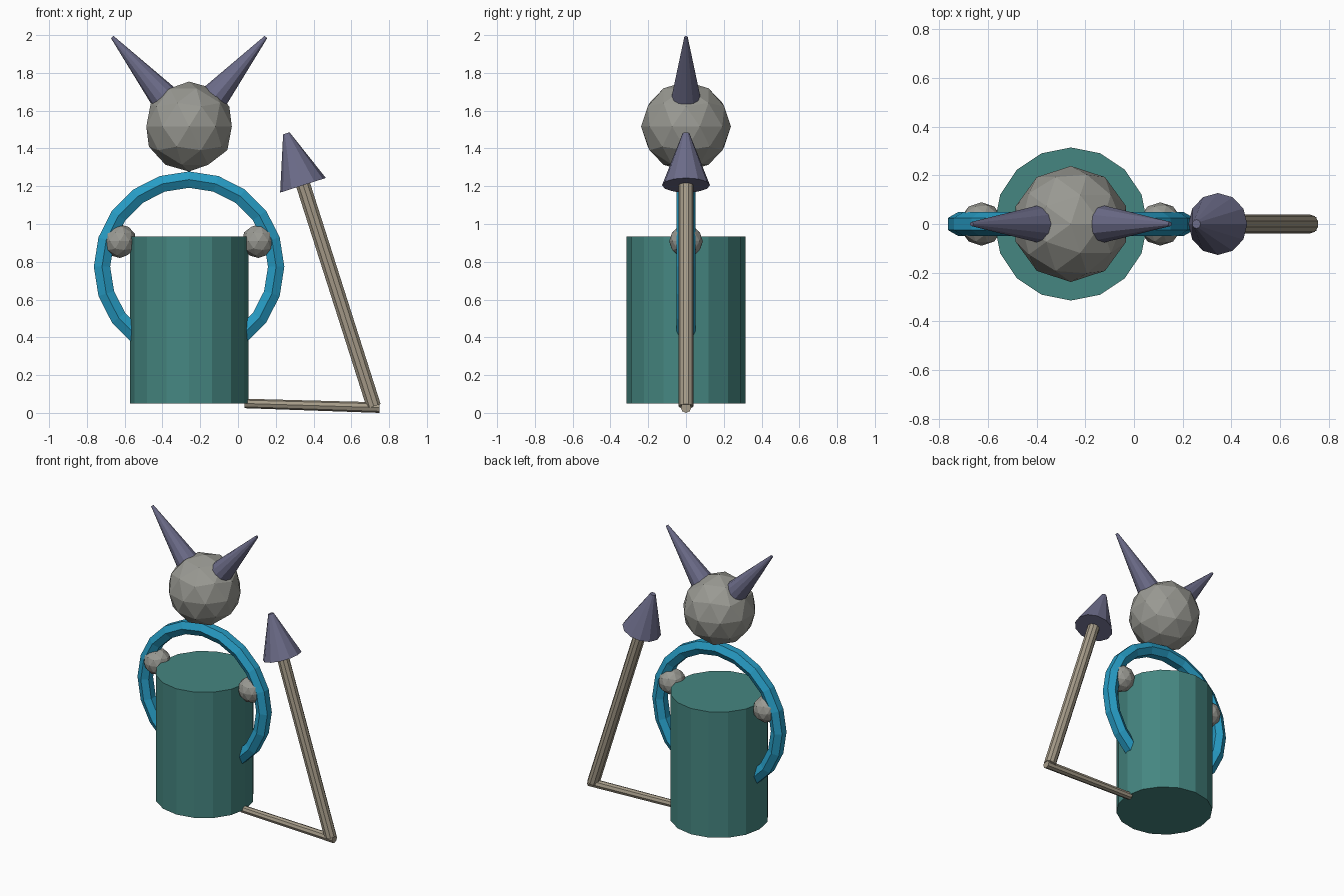
import bpy, math
from mathutils import Vector

if "Cube" in bpy.data.objects:
    bpy.data.objects.remove(bpy.data.objects["Cube"])

CX = -0.259  # centre line of the figure


def material(name, rgb):
    m = bpy.data.materials.new(name)
    m.diffuse_color = (*rgb, 1)
    m.use_nodes = True
    m.node_tree.nodes["Principled BSDF"].inputs["Base Color"].default_value = m.diffuse_color
    return m


TEAL = material("teal", (0.06, 0.24, 0.22))
BLUE = material("blue", (0.02, 0.33, 0.55))
SLATE = material("slate", (0.15, 0.15, 0.25))
WOOD = material("wood", (0.38, 0.33, 0.25))
STONE = material("stone", (0.32, 0.32, 0.29))


def finish(name, mat):
    ob = bpy.context.object
    ob.name = name
    ob.data.materials.append(mat)
    return ob


def taper(name, a, b, r1, r2, sides, mat):
    """Capped cylinder or cone running from point a to point b."""
    a, b = Vector(a), Vector(b)
    d = b - a
    bpy.ops.mesh.primitive_cone_add(vertices=sides, radius1=r1, radius2=r2,
                                    depth=d.length, location=(a + b) / 2)
    ob = finish(name, mat)
    if abs(d.x) > 1e-6:  # all tilted parts lean in the xz plane
        ob.rotation_euler = (0, math.atan2(d.x, d.z), 0)
    return ob


def ball(name, x, z, r):
    bpy.ops.mesh.primitive_ico_sphere_add(subdivisions=2, radius=r, location=(x, 0, z))
    return finish(name, STONE)


# Body drum and head
taper("body", (CX, 0, 0.05), (CX, 0, 0.933), 0.314, 0.314, 16, TEAL)
ball("head", CX, 1.516, 0.238)

# Hoop of the arms, its lower part buried in the body
bpy.ops.mesh.primitive_torus_add(major_segments=20, minor_segments=6,
                                 major_radius=0.461, minor_radius=0.05)
hoop = finish("arm_hoop", BLUE)
for v in hoop.data.vertices:
    # roll the hexagon section so a flat side faces outward
    i = v.index % 6
    ring = v.index // 6
    t = math.radians(60 * i + 30)
    p = math.tau * ring / 20
    r = 0.461 + 0.05 * math.cos(t)
    v.co = (r * math.cos(p), r * math.sin(p), 0.05 * math.sin(t))
hoop.rotation_euler = (math.pi / 2, 0, 0)
hoop.location = (CX, 0, 0.774)

# Mirrored shoulders and horns
for side, s in (("left", -1), ("right", 1)):
    ball(side + "_shoulder", CX + s * 0.367, 0.909, 0.089)
    taper(side + "_horn", (CX + s * 0.124, 0, 1.66), (CX + s * 0.407, 0, 1.99),
          0.079, 0.009, 12, SLATE)

# Tail: low rod, rising shaft and pointed tip
taper("tail_base", (0.034, 0, 0.05), (0.749, 0, 0.028), 0.025, 0.028, 8, WOOD)
taper("tail_shaft", (0.719, 0, 0.035), (0.344, 0, 1.21), 0.04, 0.04, 10, WOOD)
taper("tail_tip", (0.344, 0, 1.205), (0.256, 0, 1.48), 0.127, 0.018, 12, SLATE)
